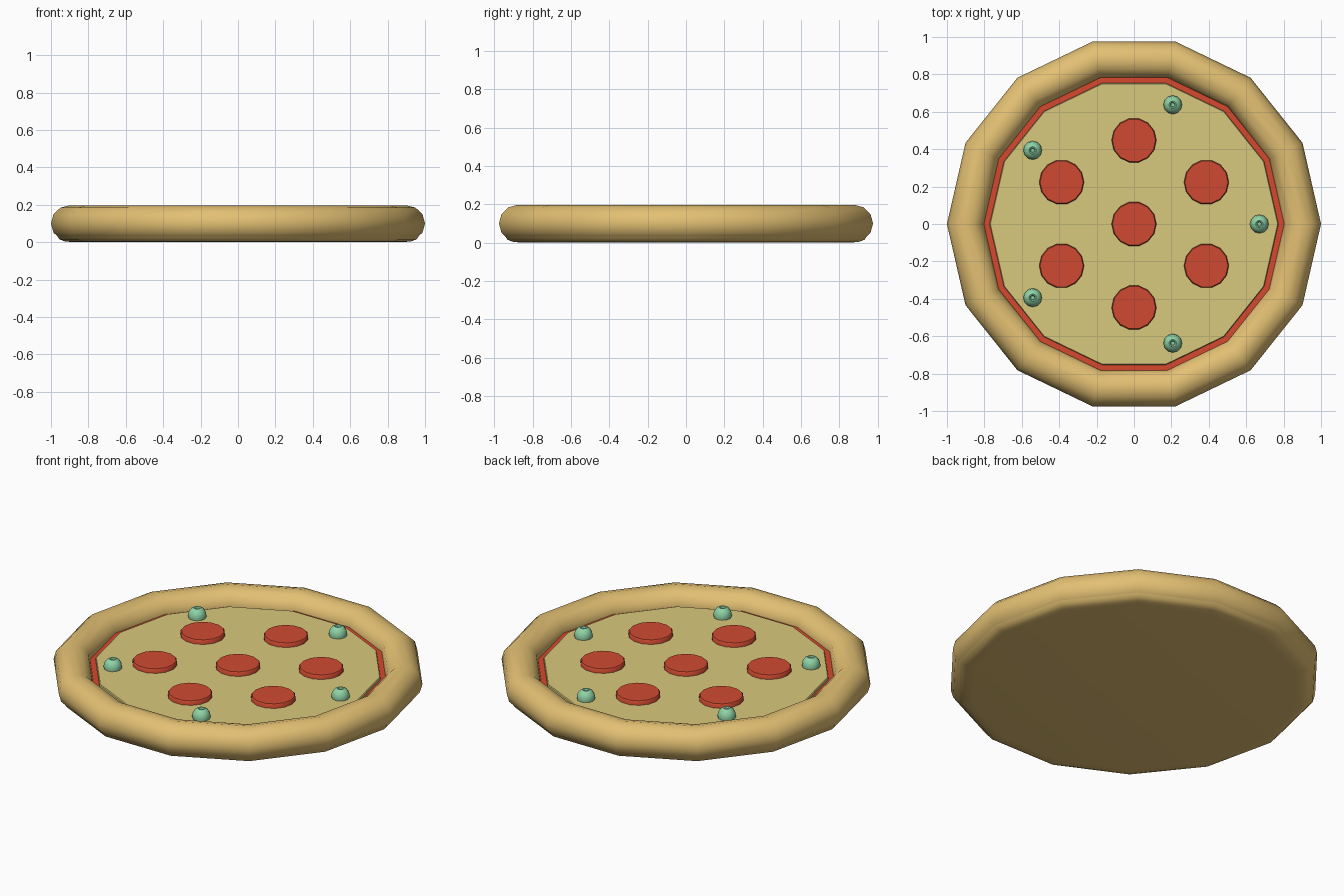
import bpy, math
from math import sin, cos, pi

if "Cube" in bpy.data.objects:
    bpy.data.objects.remove(bpy.data.objects["Cube"])

SIDES = 14


def material(name, srgb):
    m = bpy.data.materials.new(name)
    lin = [((c / 255 + 0.055) / 1.055) ** 2.4 for c in srgb]
    m.diffuse_color = (*lin, 1)
    m.use_nodes = True
    m.node_tree.nodes["Principled BSDF"].inputs["Base Color"].default_value = m.diffuse_color
    return m


CRUST = material("golden crust", (227, 192, 115))
CHEESE = material("melted cheese", (216, 201, 125))
SAUCE = material("tomato sauce", (214, 72, 46))
PEPPERONI = material("pepperoni red", (207, 74, 49))
OLIVE = material("olive green", (143, 211, 166))


def lathe(name, profile, sides, mat, x=0, y=0, closed=False, smooth=40):
    """Turn (radius, height) points around z; open profiles get end caps."""
    verts = [(r * cos(2 * pi * k / sides), r * sin(2 * pi * k / sides), z)
             for r, z in profile for k in range(sides)]
    n = len(profile)
    faces = []
    for i in range(n if closed else n - 1):
        j = (i + 1) % n
        for k in range(sides):
            l = (k + 1) % sides
            faces.append((i * sides + k, i * sides + l, j * sides + l, j * sides + k))
    if not closed:
        faces.append(tuple(reversed(range(sides))))
        faces.append(tuple(range((n - 1) * sides, n * sides)))
    mesh = bpy.data.meshes.new(name)
    mesh.from_pydata(verts, [], faces)
    mesh.materials.append(mat)
    ob = bpy.data.objects.new(name, mesh)
    ob.location = (x, y, 0)
    bpy.context.collection.objects.link(ob)
    bpy.ops.object.select_all(action='DESELECT')
    ob.select_set(True)
    bpy.context.view_layer.objects.active = ob
    if smooth:
        bpy.ops.object.shade_smooth_by_angle(angle=math.radians(smooth))
    return ob


# Dough base with a bevelled rim
lathe("dough_base", [(0.88, 0), (0.925, 0.004), (0.955, 0.015), (0.968, 0.035),
                     (0.95, 0.05)], SIDES, CRUST)

# Puffy crust ring
ring = [(0.9 + 0.1 * cos(2 * pi * i / 12), 0.1 + 0.097 * sin(2 * pi * i / 12))
        for i in range(12)]
lathe("crust_ring", ring, SIDES, CRUST, closed=True, smooth=60)

# Sauce and cheese layers
lathe("sauce_layer", [(0.83, 0.04), (0.83, 0.11)], SIDES, SAUCE, smooth=0)
lathe("cheese_layer", [(0.772, 0.09), (0.772, 0.122), (0.768, 0.126)], SIDES, CHEESE, smooth=0)

# Pepperoni: one in the middle, six around it
spots = [(0, 0)] + [(0.447 * cos(pi / 2 + k * pi / 3), 0.447 * sin(pi / 2 + k * pi / 3))
                    for k in range(6)]
for i, (x, y) in enumerate(spots):
    lathe(f"pepperoni_{i + 1}", [(0.12, 0.115), (0.12, 0.145), (0.115, 0.151)],
          14, PEPPERONI, x, y)

# Olives: domes with a dimple on top
for i in range(5):
    a = 2 * pi * i / 5
    lathe(f"olive_{i + 1}", [(0.046, 0.115), (0.05, 0.135), (0.046, 0.157), (0.034, 0.174),
                             (0.02, 0.182), (0.014, 0.18), (0.01, 0.172)],
          12, OLIVE, 0.67 * cos(a), 0.67 * sin(a))
